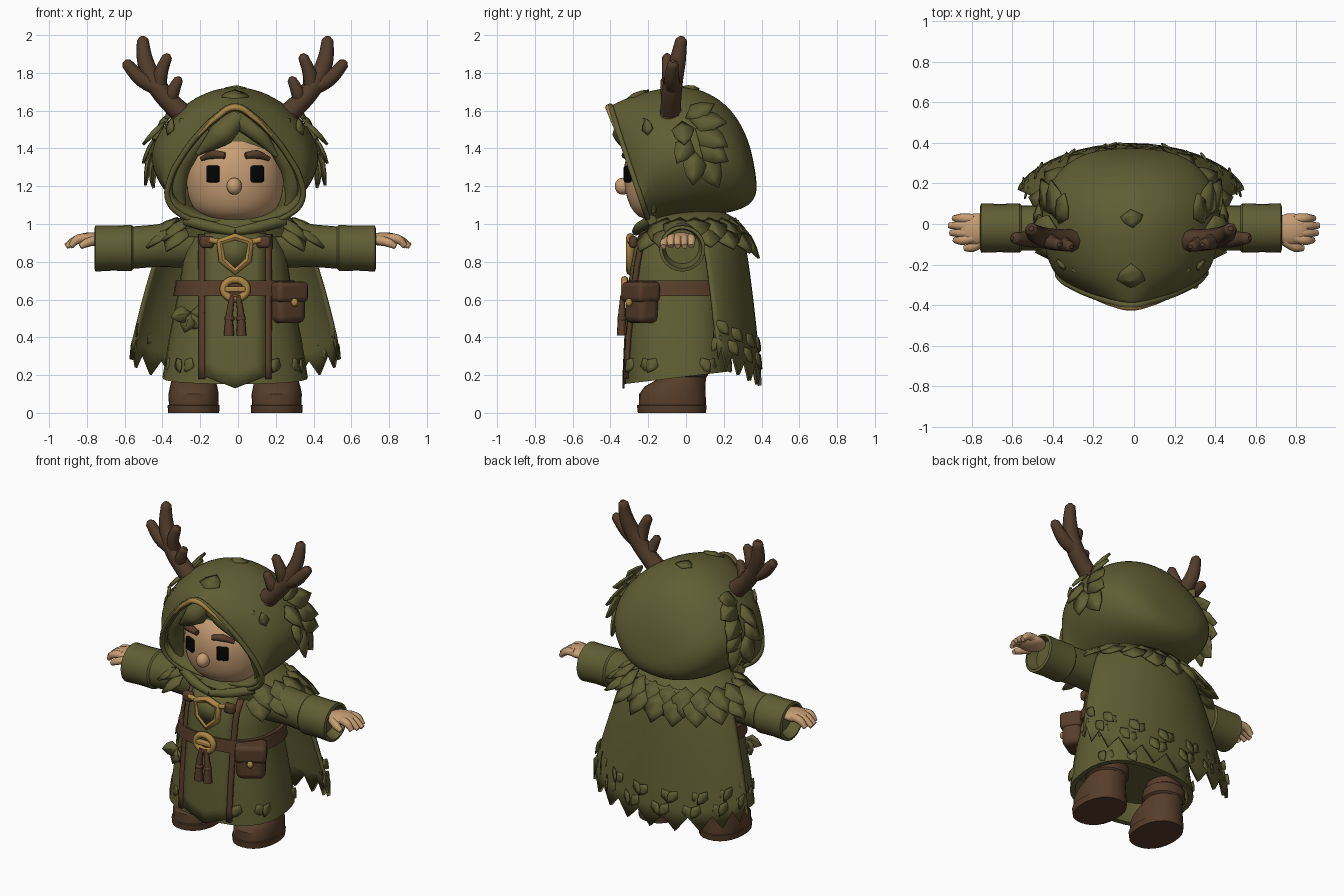
import bpy, bmesh, math
from mathutils import Vector as V

if "Cube" in bpy.data.objects:
    bpy.data.objects.remove(bpy.data.objects["Cube"], do_unlink=True)


def material(name, *rgb):
    m = bpy.data.materials.new(name)
    m.use_nodes = True
    m.diffuse_color = (*rgb, 1)
    b = m.node_tree.nodes["Principled BSDF"]
    b.inputs["Base Color"].default_value = (*rgb, 1)
    b.inputs["Roughness"].default_value = 0.9
    return m


GREEN = material("moss_green", .118, .112, .034)
BROWN = material("leather_brown", .095, .047, .023)
ANTLER = material("antler_brown", .085, .046, .024)
SKIN = material("skin", .57, .34, .175)
GOLD = material("dull_gold", .41, .24, .06)
BLACK = material("eye_black", .001, .001, .001)
OFF = -.015  # the figure's own middle
SIDES = ((-1, "right_"), (1, "left_"))


def finish(ob, mat, angle=40):
    ob.data.materials.append(mat)
    bpy.ops.object.select_all(action='DESELECT')
    bpy.context.view_layer.objects.active = ob
    ob.select_set(True)
    bpy.ops.object.shade_smooth_by_angle(angle=math.radians(angle))
    return ob


def mesh(name, verts, faces, mat, thick=0, sub=0, angle=40, offset=-1):
    me = bpy.data.meshes.new(name)
    me.from_pydata([tuple(v) for v in verts], [], faces)
    bm = bmesh.new()
    bm.from_mesh(me)
    bmesh.ops.recalc_face_normals(bm, faces=bm.faces)
    bm.to_mesh(me)
    bm.free()
    ob = bpy.data.objects.new(name, me)
    bpy.context.collection.objects.link(ob)
    finish(ob, mat, angle)
    if sub:
        mod = ob.modifiers.new("smooth", 'SUBSURF')
        mod.levels = mod.render_levels = sub
    if thick:
        mod = ob.modifiers.new("thickness", 'SOLIDIFY')
        mod.thickness, mod.offset = thick, offset
    return ob


def loft(name, rings, mat, caps=(True, True), **kw):
    n = len(rings[0])
    verts = [p for r in rings for p in r]
    faces = [(k*n+i, k*n+(i+1) % n, (k+1)*n+(i+1) % n, (k+1)*n+i)
             for k in range(len(rings)-1) for i in range(n)]
    if caps[0]:
        faces.append(tuple(range(n)))
    if caps[1]:
        faces.append(tuple(range(len(verts)-n, len(verts))))
    return mesh(name, verts, faces, mat, **kw)


def ring(c, u, v, ru, rv, n=24, power=1):
    pw = lambda t: math.copysign(abs(t)**power, t)
    return [V(c) + V(u)*ru*pw(math.cos(math.tau*i/n)) + V(v)*rv*pw(math.sin(math.tau*i/n)) for i in range(n)]


def flat_ring(x, y, z, rx, ry, **kw):
    return ring((x, y, z), (1, 0, 0), (0, 1, 0), rx, ry, **kw)


def tube(name, pts, radii, mat, cyclic=False, smooth=True):
    cu = bpy.data.curves.new(name, 'CURVE')
    cu.dimensions, cu.bevel_depth, cu.bevel_resolution = '3D', 1, 2
    cu.use_fill_caps, cu.resolution_u = True, 5
    sp = cu.splines.new('BEZIER')
    sp.bezier_points.add(len(pts)-1)
    sp.use_cyclic_u = cyclic
    for i, (bp, p) in enumerate(zip(sp.bezier_points, pts)):
        bp.co = p
        bp.radius = radii[i] if isinstance(radii, (list, tuple)) else radii
        bp.handle_left_type = bp.handle_right_type = 'AUTO' if smooth else 'VECTOR'
    ob = bpy.data.objects.new(name, cu)
    bpy.context.collection.objects.link(ob)
    bpy.ops.object.select_all(action='DESELECT')
    ob.select_set(True)
    bpy.context.view_layer.objects.active = ob
    bpy.ops.object.convert(target='MESH')
    return finish(bpy.context.object, mat, 50)


def ball(name, loc, scale, mat):
    bpy.ops.mesh.primitive_uv_sphere_add(segments=24, ring_count=14, location=loc)
    ob = bpy.context.object
    ob.name, ob.scale = name, scale
    return finish(ob, mat)


def box(name, loc, size, mat, rz=0, bevel=.02):
    bpy.ops.mesh.primitive_cube_add(size=1, location=loc, rotation=(0, 0, rz))
    ob = bpy.context.object
    ob.name, ob.scale = name, size
    bpy.ops.object.transform_apply(location=False, rotation=False)
    mod = ob.modifiers.new("round", 'BEVEL')
    mod.width, mod.segments = bevel, 3
    return finish(ob, mat)


def leaves(name, items, thick=.016, ridge=.15):
    # Each item: base, growing direction, facing, length, width
    verts, faces = [], []
    for base, d, nrm, ln, w in items:
        d, nrm = V(d).normalized(), V(nrm).normalized()
        side = d.cross(nrm).normalized()
        nrm = side.cross(d)
        b = len(verts)
        for s, f, h in ((0, 0, 0), (-.5, .35, 0), (-.36, .68, 0), (0, 1, 0), (.36, .68, 0), (.5, .35, 0), (0, .35, 1), (0, .68, .8)):
            verts.append(V(base) + side*s*w + d*f*ln + nrm*h*w*ridge)
        faces += [tuple(b+i for i in f) for f in ((0, 6, 1), (0, 5, 6), (1, 6, 7, 2), (6, 5, 4, 7), (2, 7, 3), (7, 4, 3))]
    return mesh(name, verts, faces, GREEN, thick=thick, angle=15, offset=0)


# Tunic and belt share one body profile; the hem dips to the front
BODY = [(.18, .385, .285), (.4, .35, .275), (.65, .3, .255), (.85, .27, .235), (1.04, .18, .16)]


def girth(z):
    z = min(max(z, BODY[0][0]), BODY[-1][0])
    for (z0, a0, b0), (z1, a1, b1) in zip(BODY, BODY[1:]):
        if z <= z1:
            t = (z-z0)/(z1-z0)
            return a0+(a1-a0)*t, b0+(b1-b0)*t


def body_ring(z, grow=0):
    rx, ry = girth(z)
    loop = flat_ring(OFF, -.04, z, rx+grow, ry+grow, n=32, power=.8)
    for p in loop:
        p.z += .12*(p.y+.1)*max(0, (.4-z)/.22)
    return loop


def front(x, z):
    rx, ry = girth(z)
    return -.04 - ry*(1-min(1, abs((x-OFF)/rx))**2.5)**.4


def panel(name, x, width, top, bottom, mat, thick, cols=6, rows=10):
    verts = []
    for k in range(rows+1):
        for i in range(cols+1):
            px = x + width*(i/cols-.5)
            z = top + (bottom(px)-top)*k/rows
            verts.append((px, front(px, z)-thick*.5, z))
    n = cols+1
    faces = [(k*n+i, k*n+i+1, k*n+n+i+1, k*n+n+i) for k in range(rows) for i in range(cols)]
    return mesh(name, verts, faces, mat, thick=thick, offset=0)


loft("tunic", [body_ring(.3, -.03), body_ring(.18, -.03)] + [body_ring(z) for z in (.18, .28, .4, .52, .65, .75, .85, .95, 1.04)], GREEN)
panel("front_panel", OFF, .32, .95, lambda x: .13+.4*abs(x-OFF), GREEN, .012)
loft("belt", [body_ring(.62, -.02), body_ring(.62, .022), body_ring(.7, .022), body_ring(.7, -.02)], BROWN)
for s, tag in SIDES:
    panel(tag+"strap", OFF+s*.175, .03, .94, lambda x: .18, BROWN, .022, cols=2)
    box(tag+"strap_knot", (OFF+s*.15, -.28, .905), (.075, .045, .065), BROWN)
hem = []
for i in range(18):
    a = math.tau*(i+.5)/18
    o = V((math.cos(a), math.sin(a), 0))
    p = V((OFF+.355*o.x, -.04+.27*o.y, .29))
    if abs(p.x-OFF) > .2:
        p.y = math.copysign(front(p.x, .29)+.04, p.y)-.04
        turn = .6*(-1)**i
        hem.append((p, o*.1+V((-turn*o.y, turn*o.x, -1)), o, .09, .07))
leaves("tunic_hem_leaves", hem, thick=.008, ridge=.05)

# Boots with flat soles and folded shafts
for s, tag in SIDES:
    x = OFF + s*.22
    prof = [(0, .135, .18, -.075), (.04, .138, .185, -.075), (.042, .131, .178, -.072), (.1, .133, .176, -.072), (.14, .125, .16, -.058),
            (.17, .117, .135, -.03), (.19, .112, .118, -.01), (.2, .128, .122, -.005), (.26, .122, .118, 0), (.27, .105, .108, 0), (.4, .1, .1, 0)]
    loft(tag+"boot", [flat_ring(x, y, z, rx, ry, power=.9) for z, rx, ry, y in prof], BROWN, angle=30)

# Sleeves, cuffs and hands
for s, tag in SIDES:
    prof = [(.15, .13, .9), (.3, .125, .895), (.42, .112, .885), (.54, .112, .875), (.55, .122, .873), (.65, .119, .872),
            (.74, .122, .87), (.745, .105, .87), (.68, .09, .88)]
    loft(tag+"sleeve", [ring((OFF+s*x, -.02, z), (0, 1, 0), (0, 0, 1), r, r) for x, r, z in prof], GREEN, angle=30)
    ball(tag+"palm", (s*.775, -.025, .92), (.09, .078, .036), SKIN)
    for i in range(4):
        y = -.08 + .036*i
        reach = (.885, .905, .912, .89)[i]
        tube(tag+"finger", [(s*.79, y*.85, .925), (s*.85, y, .918), (s*reach, y, .882)], (.026, .024, .015), SKIN)
    tube(tag+"thumb", [(s*.74, -.08, .915), (s*.8, -.115, .9), (s*.835, -.12, .88)], (.026, .024, .015), SKIN)


# Cape with a jagged hem, and flat leaves above it
def cape_point(a, t, lift=0):
    g = t**.65
    c = max(0, math.cos(a))
    return V(((.32+.24*g+lift)*math.sin(a)+OFF, .06+.11*g+(.22+.01*g+lift)*c**1.3, 1.02+(.32-.14*c-1.02)*t))


cols, rows, verts = 20, 8, []
for k in range(rows+1):
    for i in range(cols+1):
        p = cape_point(math.radians(-90+180*i/cols), k/rows)
        if k == rows:
            p.z += .06 if i % 2 else -.035
        verts.append(p)
n = cols+1
mesh("cape", verts, [(k*n+i, k*n+i+1, k*n+n+i+1, k*n+n+i) for k in range(rows) for i in range(cols)], GREEN, thick=.02, angle=25)
scales = []
for i in range(15):
    a = math.radians(-80+11.5*i)
    o = V((math.sin(a), math.cos(a), 0))
    for t, turn in ((.74, .8), (.84, -.6)):
        side = V((o.y, -o.x, 0))*turn*(1 if i % 2 else -1)
        scales.append((cape_point(a+.06*turn, t, .002), side+o*.12-V((0, 0, 1)), o, .1, .065))
leaves("cape_hem_leaves", scales, thick=.006, ridge=.05)

# Mantle and its two rows of collar leaves
loft("mantle", [flat_ring(OFF, .03, z, rx, ry) for z, rx, ry in ((.93, .35, .25), (.98, .365, .265), (1.03, .3, .23), (1.07, .18, .16))], GREEN)
collar = []
for z, rx, ry, start in ((.985, .36, .265, 0), (1.03, .31, .23, 10)):
    for i in range(-7, 7 if start else 8):
        a = math.radians(i*19+start)
        o = V((math.sin(a), math.cos(a), 0))
        w = .35 + .65*math.sin(a)**2
        collar.append(((OFF+rx*o.x, .03+ry*o.y, z), o*w-V((0, 0, .65)), o*.65+V((0, 0, w)), .19, .16))
leaves("collar_leaves", collar, thick=.014, ridge=.1)
for s, tag in SIDES:
    tube(tag+"lapel", [(OFF+s*.26, -.18, 1.02), (OFF+s*.13, -.24, .985), (OFF, -.265, .96)], (.03, .03, .022), GREEN)

# Hood: a pointed rim blending into a rounded back
half = [(0, 1.65), (.1, 1.57), (.195, 1.48), (.285, 1.36), (.355, 1.23), (.37, 1.12), (.29, 1.04), (.15, 1), (0, .99)]
rim = [V((x, -.2-.2*(z-1.02)/.6, z)) for x, z in half]
rim += [V((-p.x, p.y, p.z)) for p in rim[-2:0:-1]]
hood_rings = [rim]
for yt, yb, hw, zt, zb in ((-.3, -.15, .41, 1.685, .995), (-.15, -.03, .45, 1.725, 1.015), (0, .08, .46, 1.74, 1.035), (.12, .19, .435, 1.705, 1.045),
                           (.24, .3, .365, 1.62, 1.07), (.32, .365, .25, 1.48, 1.12), (.355, .38, .12, 1.35, 1.2)):
    loop = []
    for i in range(16):
        c, sn = math.cos(math.tau*i/16), math.sin(math.tau*i/16)
        x = hw*math.copysign(abs(sn)**(.85 if c < 0 else 1), sn)*(1-.2*max(0, c))
        loop.append(V((x, yb+(yt-yb)*(c+1)/2, (zt+zb)/2+(zt-zb)/2*c)))
    hood_rings.append(loop)
for r in hood_rings:
    for p in r:
        p.x += OFF
loft("hood", hood_rings, GREEN, caps=(False, True), thick=.03, sub=2, angle=60)
# The trims follow the smoothed edge of the hood
edge = [(rim[i-1]+rim[i]*4+rim[(i+1) % 16])/6 for i in range(16)]
tube("hood_rim", edge, .016, GREEN, cyclic=True)
tube("hood_gold_edge", [edge[i]+V((0, -.01, -.006)) for i in (-2, -1, 0, 1, 2)], (.005, .013, .017, .013, .005), GOLD)


# Leaves growing on the hood
def on_hood(x_sign, y, z):
    c = (z-1.38)/.36
    x = .445*math.sqrt(max(0, 1-(y/.39)**2-c*c))*(1-.2*max(0, c))
    return V((OFF+x_sign*(x+.006), y, z)), V((x_sign*x/.2, y/.15, c/.36))


foliage = []
for s, tag in SIDES:
    for y, z, dy, dz, ln in ((.0, 1.56, .8, .5, .17), (.02, 1.55, 1, -.2, .2), (-.02, 1.54, .1, -1, .17), (.05, 1.5, 1, -.7, .2),
                             (.02, 1.45, -.5, -1, .16), (.07, 1.42, 1, -.6, .18), (.05, 1.38, -.1, -1, .18), (.09, 1.36, .5, -1, .19), (-.2, 1.47, -.2, .8, .09)):
        p, nrm = on_hood(s, y, z)
        nrm.normalize()
        d = V((0, dy, dz)).normalized()
        foliage.append((p, d - nrm*(d.dot(nrm)-.15), nrm, ln, ln*.7))
    foliage.append(((OFF+s*.24, -.25, 1.49), (s*.35, .2, .5), (s*.6, -.6, .5), .09, .08))
foliage += [((OFF, -.315, 1.655), (0, 1, .42), (0, -.42, 1), .13, .14), ((OFF, .07, 1.712), (.1, -1, .12), (0, .12, 1), .09, .11)]
leaves("hood_leaves", foliage, thick=.014, ridge=.1)

# Face
skull = [(1.015, .1, .09), (1.035, .18, .155), (1.09, .235, .2), (1.17, .258, .225), (1.27, .265, .235), (1.36, .252, .222), (1.44, .2, .175), (1.5, .1, .09)]
loft("head", [flat_ring(OFF, -.1, z, rx, ry) for z, rx, ry in skull], SKIN, sub=1, angle=80)
ball("nose", (OFF-.005, -.335, 1.2), (.04, .042, .045), SKIN)
ball("hair_cap", (OFF, -.05, 1.41), (.32, .22, .2), GREEN)
for s, tag in SIDES:
    box(tag+"eye", (OFF+s*.117, -.308, 1.265), (.074, .024, .088), BLACK, rz=s*.4, bevel=.011)
    tube(tag+"eyebrow", [(OFF+s*.055, -.325, 1.362), (OFF+s*.115, -.308, 1.368), (OFF+s*.18, -.272, 1.345)], (.017, .023, .012), BROWN)
    tube(tag+"side_lock", [(OFF+s*.14, -.25, 1.5), (OFF+s*.265, -.23, 1.36), (OFF+s*.305, -.19, 1.2), (OFF+s*.27, -.17, 1.06)], (.05, .06, .05, .012), GREEN)
tube("right_fringe", [(OFF+.02, -.3, 1.57), (OFF-.07, -.32, 1.48), (OFF-.2, -.285, 1.37)], (.05, .07, .012), GREEN)
tube("left_fringe", [(OFF, -.3, 1.56), (OFF+.12, -.305, 1.475), (OFF+.22, -.275, 1.36)], (.05, .045, .012), GREEN)


# Branched antlers with rounded tips
def branch(name, s, pts, radii):
    pts = [V((OFF+s*x, y, z)) for x, y, z in pts]
    end = (pts[-1]-pts[-2]).normalized()*radii[-1]*.6
    tube(name, pts+[pts[-1]+end], radii+[radii[-1]*.4], ANTLER)


for s, tag in SIDES:
    branch(tag+"antler_beam", s, [(.24, -.08, 1.55), (.33, -.08, 1.63), (.42, -.07, 1.74), (.475, -.045, 1.86), (.49, -.025, 1.975)], [.06, .054, .052, .044, .031])
    branch(tag+"outer_tine", s, [(.41, -.07, 1.72), (.5, -.075, 1.77), (.575, -.07, 1.85)], [.044, .04, .029])
    branch(tag+"inner_tine", s, [(.4, -.07, 1.7), (.395, -.09, 1.79), (.36, -.1, 1.885)], [.042, .039, .028])
    branch(tag+"short_tine", s, [(.35, -.08, 1.64), (.33, -.1, 1.7), (.3, -.11, 1.765)], [.038, .036, .025])
    ball(tag+"antler_base", (OFF+s*.265, -.08, 1.565), (.072, .07, .045), ANTLER)

# Shield brooch, buckle, tassels, pouch and belt sprig
shield = [V((OFF+x, -.295, z)) for x, z in ((0, .93), (.08, .905), (.068, .81), (0, .75), (-.068, .81), (-.08, .905))]
tube("brooch_frame", shield, .022, GOLD, cyclic=True, smooth=False)
mesh("brooch_stone", shield, [tuple(range(6))], GREEN, thick=.03, offset=0)
for s, tag in SIDES:
    tube(tag+"brooch_link", [(OFF+s*.08, -.295, .905), (OFF+s*.135, -.295, .915)], .016, GOLD)
tube("buckle", ring((OFF, -.325, .655), (1, 0, 0), (0, 0, 1), .062, .05, n=8), .02, GOLD, cyclic=True)
box("buckle_bar", (OFF, -.33, .655), (.11, .03, .03), GOLD, bevel=.008)
for x in (-.03, .03):
    tube("tassel", [(OFF+x*.5, -.335, .62), (OFF+x, -.34, .52), (OFF+x*1.1, -.34, .41)], (.014, .02, .028), BROWN)
    ball("tassel_knot", (OFF+x, -.34, .5), (.026, .024, .02), BROWN)
box("pouch", (.26, -.235, .58), (.175, .125, .21), BROWN, rz=.55, bevel=.035)
box("pouch_flap", (.262, -.238, .64), (.19, .138, .11), BROWN, rz=.55, bevel=.025)
ball("pouch_clasp", (.3, -.302, .585), (.019, .018, .022), GOLD)
leaves("belt_sprig", [((-.25, front(-.25, .55)-.015, .53), (dx, -.1, dz), (-.2, -1, .1), .11, .09)
                      for dx, dz in ((-.9, -.2), (.9, -.1), (-.3, -1), (.5, -.9))])
